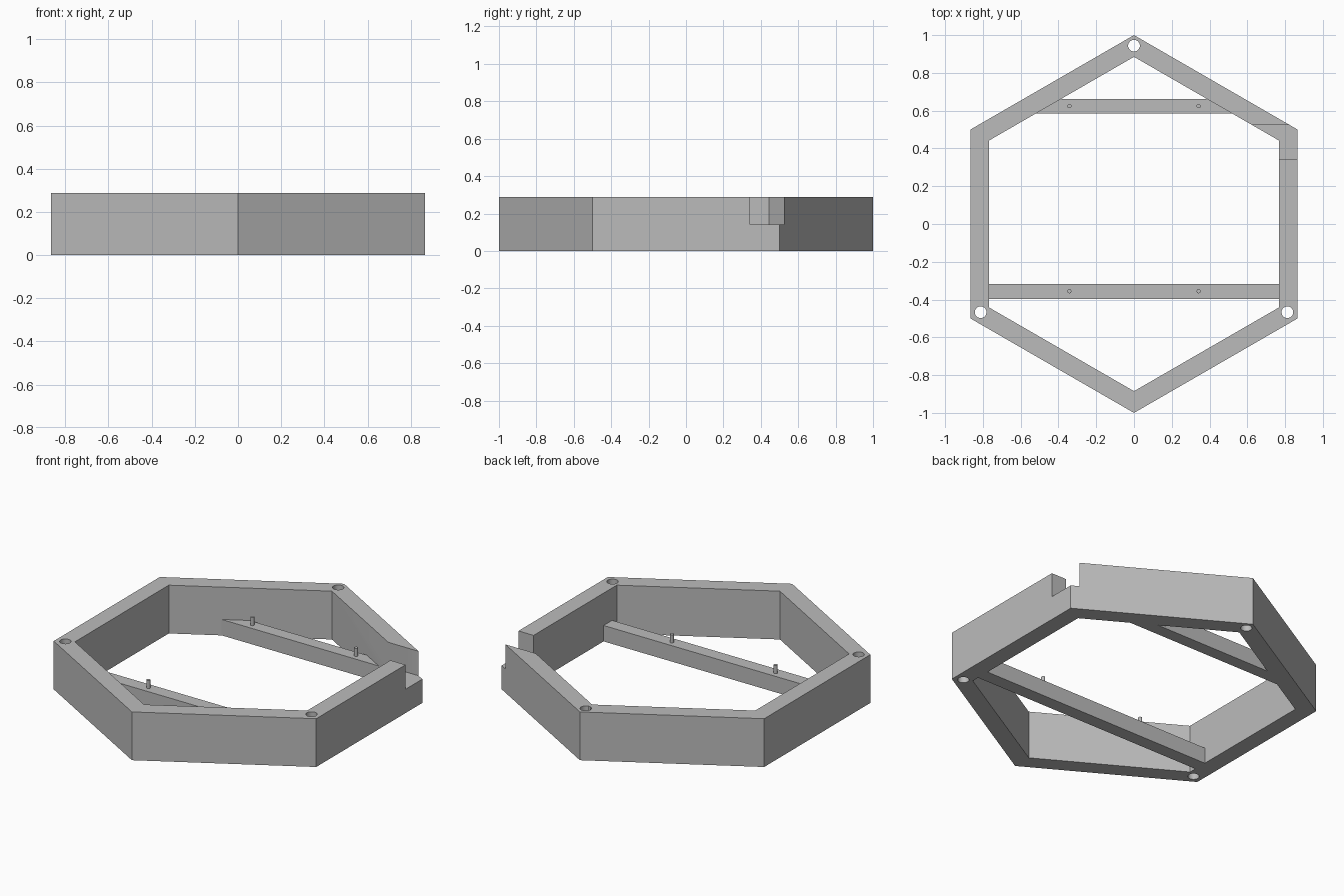
import bpy
import bmesh
from math import sin, cos, pi, sqrt

cube = bpy.data.objects.get("Cube")
if cube:
    bpy.data.objects.remove(cube, do_unlink=True)

HEIGHT = 0.288
OUTER, INNER = 1.0, 0.885
BEAM_H = 0.095
PEG_TOP = 0.143

grey = bpy.data.materials.new("plain grey")
grey.use_nodes = True
colour = (0.5, 0.5, 0.5, 1)
grey.diffuse_color = colour
grey.node_tree.nodes["Principled BSDF"].inputs["Base Color"].default_value = colour


def polygon(radius, sides, cx=0, cy=0):
    """Regular outline with one corner pointing to the back."""
    return [(cx + radius * sin(2 * pi * i / sides),
             cy + radius * cos(2 * pi * i / sides)) for i in range(sides)]


def make_object(name, bm):
    bmesh.ops.recalc_face_normals(bm, faces=bm.faces)
    mesh = bpy.data.meshes.new(name)
    bm.to_mesh(mesh)
    bm.free()
    mesh.materials.append(grey)
    obj = bpy.data.objects.new(name, mesh)
    bpy.context.collection.objects.link(obj)
    return obj


def prism(name, outline, z0, z1):
    """Extrude a flat outline from z0 to z1."""
    bm = bmesh.new()
    face = bm.faces.new([bm.verts.new((x, y, z0)) for x, y in outline])
    top = bmesh.ops.extrude_face_region(bm, geom=[face])["geom"]
    verts = [v for v in top if isinstance(v, bmesh.types.BMVert)]
    bmesh.ops.translate(bm, verts=verts, vec=(0, 0, z1 - z0))
    return make_object(name, bm)


def rectangle(x0, x1, y0, y1):
    return [(x0, y0), (x1, y0), (x1, y1), (x0, y1)]


def cut(target, cutter):
    cutter.hide_render = True
    mod = target.modifiers.new("cut", "BOOLEAN")
    mod.operation = "DIFFERENCE"
    mod.solver = "EXACT"
    mod.object = cutter
    bpy.context.view_layer.objects.active = target
    bpy.ops.object.modifier_apply(modifier=mod.name)
    bpy.data.objects.remove(cutter, do_unlink=True)


def smooth(obj):
    bpy.ops.object.select_all(action="DESELECT")
    obj.select_set(True)
    bpy.context.view_layer.objects.active = obj
    bpy.ops.object.shade_smooth_by_angle(angle=pi / 6)


# Hexagonal frame wall
frame = prism("hexagonal_frame", polygon(OUTER, 6), 0, HEIGHT)
cut(frame, prism("opening_cutter", polygon(INNER, 6), -0.1, HEIGHT + 0.1))

# Notch in the upper half, by the back left corner
cut(frame, prism("notch_cutter", rectangle(0.6, 1.0, 0.342, 0.524), 0.142, HEIGHT + 0.1))

# Vertical holes through three corners
for x, y in [(0, 0.944), (-0.812, -0.467), (0.812, -0.467)]:
    cut(frame, prism("hole_cutter", polygon(0.031, 32, x, y), -0.1, HEIGHT + 0.1))
smooth(frame)


def inner_half_width(y):
    """Distance from the centre line to the inside of the frame."""
    return min(INNER * sqrt(3) / 2, (INNER - abs(y)) * sqrt(3))


# Cross beams, ending on the frame's inner wall, each with two pegs
for place, y0, y1, peg_y in [("back", 0.586, 0.662, 0.624),
                             ("front", -0.398, -0.318, -0.356)]:
    w0, w1 = inner_half_width(y0), inner_half_width(y1)
    prism(place + "_beam", [(-w0, y0), (w0, y0), (w1, y1), (-w1, y1)], 0, BEAM_H)
    for side, x in [("left", 0.342), ("right", -0.342)]:
        smooth(prism(f"{place}_{side}_peg", polygon(0.011, 20, x, peg_y),
                     BEAM_H, PEG_TOP))
